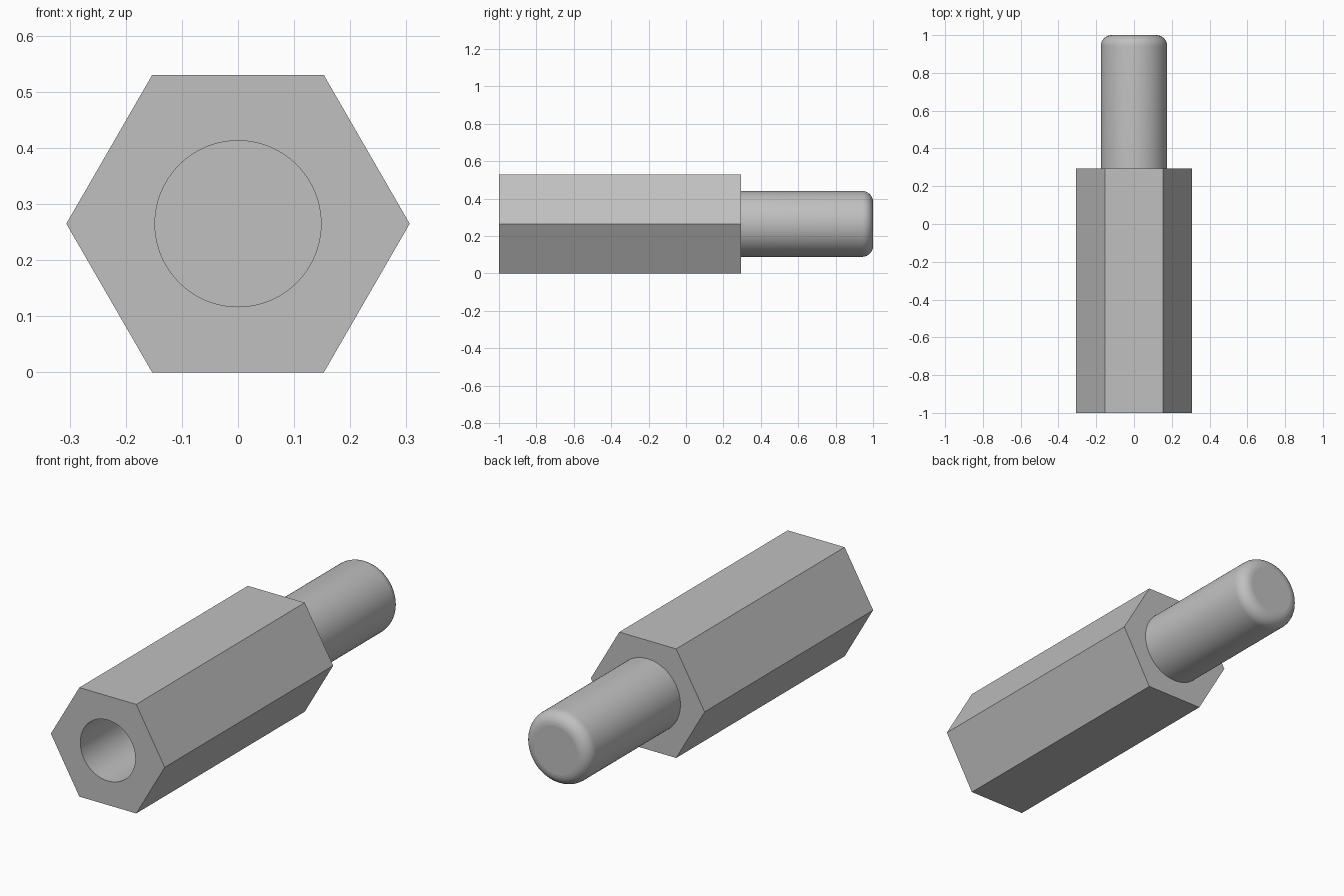
import bpy
import bmesh
import math

default_cube = bpy.data.objects.get("Cube")
if default_cube:
    bpy.data.objects.remove(default_cube, do_unlink=True)

AXIS_Z = 0.265                              # height of the long axis
HEX_RADIUS = AXIS_Z / math.cos(math.pi / 6)
FRONT, SHOULDER, TIP = -1.0, 0.294, 1.0
STUD_RADIUS, BORE_RADIUS, BORE_END = 0.176, 0.148, -0.18
ROUNDING = 0.058

metal = bpy.data.materials.new("grey metal")
metal.use_nodes = True
colour = (0.53, 0.53, 0.53, 1)
metal.diffuse_color = colour
metal.node_tree.nodes["Principled BSDF"].inputs["Base Color"].default_value = colour


def prism(name, radius, sides, y0, y1, rounding=0):
    """Closed prism along y, optionally with a rounded rear rim."""
    bm = bmesh.new()
    ring = []
    for i in range(sides):
        a = math.tau * i / sides
        ring.append(bm.verts.new((radius * math.cos(a), y0,
                                  AXIS_Z + radius * math.sin(a))))
    base = bm.faces.new(ring)
    ext = bmesh.ops.extrude_face_region(bm, geom=[base], use_keep_orig=True)
    moved = [g for g in ext["geom"] if isinstance(g, bmesh.types.BMVert)]
    bmesh.ops.translate(bm, verts=moved, vec=(0, y1 - y0, 0))
    if rounding:
        rim = [e for e in bm.edges if all(abs(v.co.y - y1) < 1e-5 for v in e.verts)]
        bmesh.ops.bevel(bm, geom=rim, offset=rounding, offset_type='OFFSET',
                        segments=8, profile=0.5, affect='EDGES')
    bmesh.ops.recalc_face_normals(bm, faces=bm.faces)
    mesh = bpy.data.meshes.new(name)
    bm.to_mesh(mesh)
    bm.free()
    mesh.materials.append(metal)
    obj = bpy.data.objects.new(name, mesh)
    bpy.context.collection.objects.link(obj)
    return obj


def smooth(obj):
    """Smooth the round walls, keep edges sharp and end faces flat."""
    bpy.ops.object.select_all(action='DESELECT')
    obj.select_set(True)
    bpy.context.view_layer.objects.active = obj
    bpy.ops.object.shade_smooth_by_angle(angle=math.radians(30))
    for face in obj.data.polygons:
        if abs(face.normal.y) > 0.999:
            face.use_smooth = False


# Hexagonal body with a blind bore in its front end
body = prism("hex_body", HEX_RADIUS, 6, FRONT, SHOULDER)
cutter = prism("bore_cutter", BORE_RADIUS, 96, FRONT - 0.1, BORE_END)
cutter.hide_render = True
cut = body.modifiers.new("bore", 'BOOLEAN')
cut.operation = 'DIFFERENCE'
cut.solver = 'EXACT'
cut.object = cutter
bpy.context.view_layer.objects.active = body
bpy.ops.object.modifier_apply(modifier=cut.name)
bpy.data.objects.remove(cutter, do_unlink=True)
smooth(body)

# Round stud with a rounded tip, seated slightly inside the body
stud = prism("stud", STUD_RADIUS, 96, SHOULDER - 0.02, TIP, ROUNDING)
smooth(stud)
